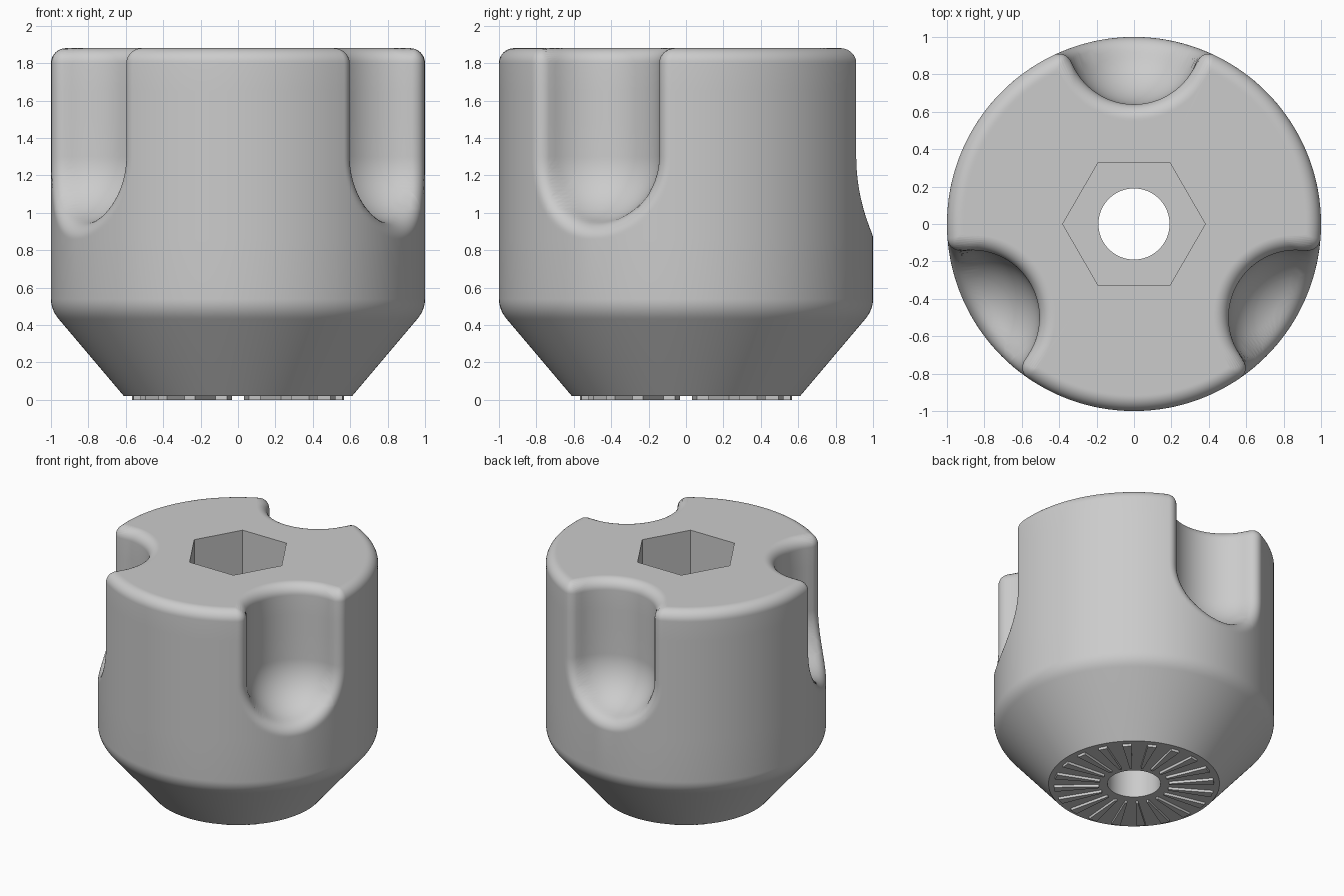
import bpy, bmesh, math
from math import sin, cos, radians, hypot, sqrt, pi

if "Cube" in bpy.data.objects:
    bpy.data.objects.remove(bpy.data.objects["Cube"], do_unlink=True)

TOP, BASE = 1.88, 0.02          # body height range
FILLET = 0.08                   # rounding of rim and scoop edges
SCOOP_R, SCOOP_Z = 0.36, 1.3    # finger scoop radius, start of its round end
HOLE_R, HEX_FLAT, HEX_FLOOR = 0.19, 0.33, 0.95
SCOOP_ANGLES = (90, 210, 330)

grey = bpy.data.materials.new("plain_grey")
grey.use_nodes = True
grey.diffuse_color = (0.6, 0.6, 0.6, 1)
grey.node_tree.nodes["Principled BSDF"].inputs["Base Color"].default_value = (0.6, 0.6, 0.6, 1)


def finish(name, bm):
    bmesh.ops.recalc_face_normals(bm, faces=bm.faces)
    mesh = bpy.data.meshes.new(name)
    bm.to_mesh(mesh)
    bm.free()
    mesh.materials.append(grey)
    obj = bpy.data.objects.new(name, mesh)
    bpy.context.collection.objects.link(obj)
    return obj


def spread(start, stop, step):
    n = round((stop - start) / step)
    return [start + (stop - start) * i / n for i in range(n)]


def radius_at(offset, z):
    """Radius of the scooped, filleted body; offset is the angle from a scoop."""
    sx, sy = sin(radians(offset)), cos(radians(offset))
    lo, hi = 0.45, 1.05
    for _ in range(26):
        r = (lo + hi) / 2
        drop = min(z - SCOOP_Z, 0)
        scoop = SCOOP_R - sqrt((r * sx) ** 2 + (r * sy - 1) ** 2 + drop ** 2)
        parts = [max(d + FILLET, 0) for d in (r - 1, scoop, z - TOP)]
        if hypot(*parts) > FILLET:
            hi = r
        else:
            lo = r
    return lo


# Angles around the body, denser where the scoop edges are
half = spread(0, 18, 1) + spread(18, 28, 0.25) + spread(28, 60, 2)
offsets = [-60] + [-a for a in reversed(half[1:])] + half
columns = [(radians(a + o), o) for a in SCOOP_ANGLES for o in offsets]

# Rings from the tapered foot up to the rim: each is (height, radius rule)
rings = [(BASE, lambda a, o: 0.61)]
for i in range(9):
    t = i / 8
    bend_r = (1 - t) ** 2 * 0.957 + 2 * t * (1 - t) + t * t
    bend_z = (1 - t) ** 2 * 0.43 + 2 * t * (1 - t) * 0.48 + t * t * 0.54
    rings.append((bend_z, lambda a, o, r=bend_r: r))
heights = spread(0.86, 1.02, 0.01) + spread(1.02, 1.3, 0.02) + [1.3, 1.5, 1.65]
heights += [TOP - FILLET + FILLET * sin(pi / 2 * i / 10) for i in range(10)] + [TOP - 1e-5]
for z in heights:
    rings.append((z, lambda a, o, z=z: radius_at(o, z)))


# Flat top, hexagonal socket and bolt hole close the shape
def hexagon(a, o):
    return HEX_FLAT / cos((a % (pi / 3)) - pi / 6)


def hole(a, o):
    return HOLE_R


rings += [(TOP, lambda a, o: radius_at(o, TOP - 1e-5) - 0.01),
          (TOP, hexagon), (HEX_FLOOR, hexagon), (HEX_FLOOR, hole), (BASE, hole)]

bm = bmesh.new()
grid = []
for z, rule in rings:
    row = []
    for a, o in columns:
        r = rule(a, o)
        row.append(bm.verts.new((r * cos(a), r * sin(a), z)))
    grid.append(row)
for k, row in enumerate(grid):
    above = grid[(k + 1) % len(grid)]
    for j in range(len(row)):
        n = (j + 1) % len(row)
        bm.faces.new((row[j], row[n], above[n], above[j]))
knob = finish("knob_body", bm)
bpy.ops.object.select_all(action="DESELECT")
knob.select_set(True)
bpy.context.view_layer.objects.active = knob
bpy.ops.object.shade_smooth_by_angle(angle=radians(30))

# Tapered grip ribs under the foot
bm = bmesh.new()
RIBS = 20
for i in range(RIBS):
    a = 2 * pi * (i + 0.5) / RIBS
    loops = []
    for z in (0, BASE + 0.005):
        loops.append([bm.verts.new((r * cos(a) - w * sin(a), r * sin(a) + w * cos(a), z))
                      for r, w in ((0.25, -0.008), (0.57, -0.032), (0.57, 0.032), (0.25, 0.008))])
    low, high = loops
    bm.faces.new(low)
    bm.faces.new(high)
    for j in range(4):
        n = (j + 1) % 4
        bm.faces.new((low[j], low[n], high[n], high[j]))
finish("foot_ribs", bm)
